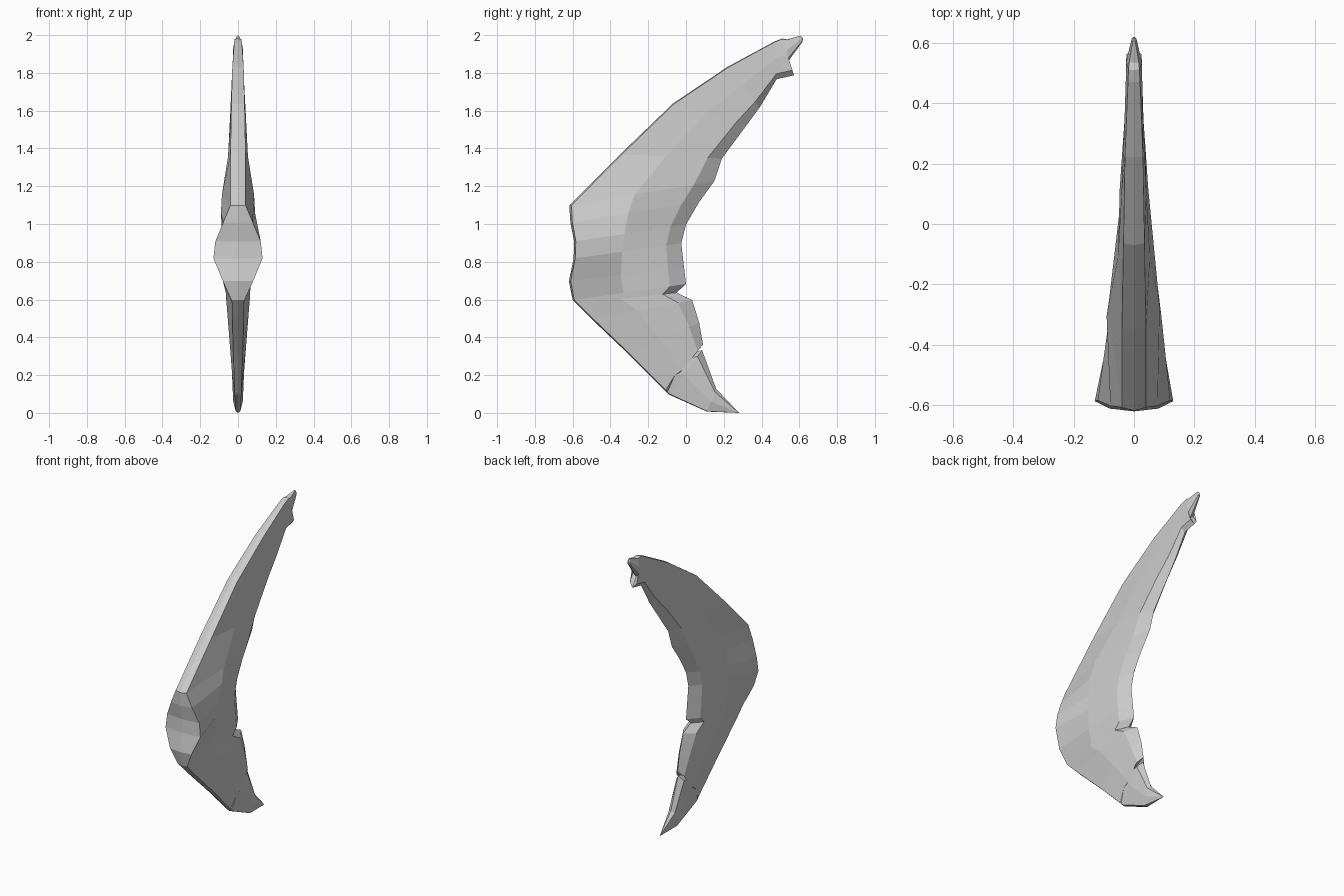
import bpy, bmesh
from mathutils import Vector

if "Cube" in bpy.data.objects:
    bpy.data.objects.remove(bpy.data.objects["Cube"])

# Sections from bottom to top: outer (y, z), inner (y, z), outer half width
SECTIONS = [
    (.11, .01, .16, .13, .012),
    (-.09, .10, .085, .335, .018),
    (-.1, .11, -.01, .315, .018),
    (-.11, .12, .09, .365, .018),
    (-.3, .31, .07, .48, .025),
    (-.5, .5, .033, .6, .03),
    (-.58, .58, -.05, .64, .03),
    (-.6, .6, 0, .685, .035),
    (-.62, .7, -.01, .77, .08),
    (-.595, .82, -.025, .9, .13),
    (-.592, .91, 0, 1, .12),
    (-.612, 1.01, .07, 1.12, .078),
    (-.618, 1.1, .15, 1.23, .04),
    (-.35, 1.37, .19, 1.35, .04),
    (-.07, 1.64, .32, 1.525, .035),
    (.22, 1.835, .39, 1.62, .03),
    (.47, 1.97, .48, 1.77, .02),
    (.51, 1.985, .572, 1.79, .018),
    (.535, 1.98, .53, 1.85, .016),
    (.605, 2, .615, 1.965, .004),
]
TIPS = [(0, .28, .003), (0, .62, 1.985)]


def middle_width(z, outer_width):
    """Swells up to the bulge, then thins towards the upper tip."""
    above = max(.217 - .12 * z, .11 - .042 * z)
    return min(.025 + .065 * z, above, 2.2 * outer_width)


def ring(bm, oy, oz, iy, iz, wo):
    """Eight-sided section: ridge, outer edge, middle, crease, inner edge."""
    outer, inner = Vector((0, oy, oz)), Vector((0, iy, iz))
    wm = middle_width(oz, wo)
    half = [(.015, wo), (.45, wm), (.86, min(.048, .9 * wm))]
    pts = [(0, 0)] + half + [(1, 0)] + [(t, -w) for t, w in reversed(half)]
    return [bm.verts.new(outer.lerp(inner, t) + Vector((w, 0, 0))) for t, w in pts]


bm = bmesh.new()
rings = [ring(bm, *s) for s in SECTIONS]

# curved body
for a, b in zip(rings, rings[1:]):
    for i in range(8):
        j = (i + 1) % 8
        bm.faces.new((a[i], a[j], b[j], b[i]))

# pointed ends
for r, tip in zip((rings[0], rings[-1]), TIPS):
    p = bm.verts.new(tip)
    for i in range(8):
        bm.faces.new((r[i], r[(i + 1) % 8], p))

bmesh.ops.recalc_face_normals(bm, faces=bm.faces)
zmin = min(v.co.z for v in bm.verts)
bmesh.ops.translate(bm, verts=bm.verts, vec=(0, 0, -zmin))
mesh = bpy.data.meshes.new("curved_blade")
bm.to_mesh(mesh)
bm.free()
bpy.context.collection.objects.link(bpy.data.objects.new("curved_blade", mesh))
